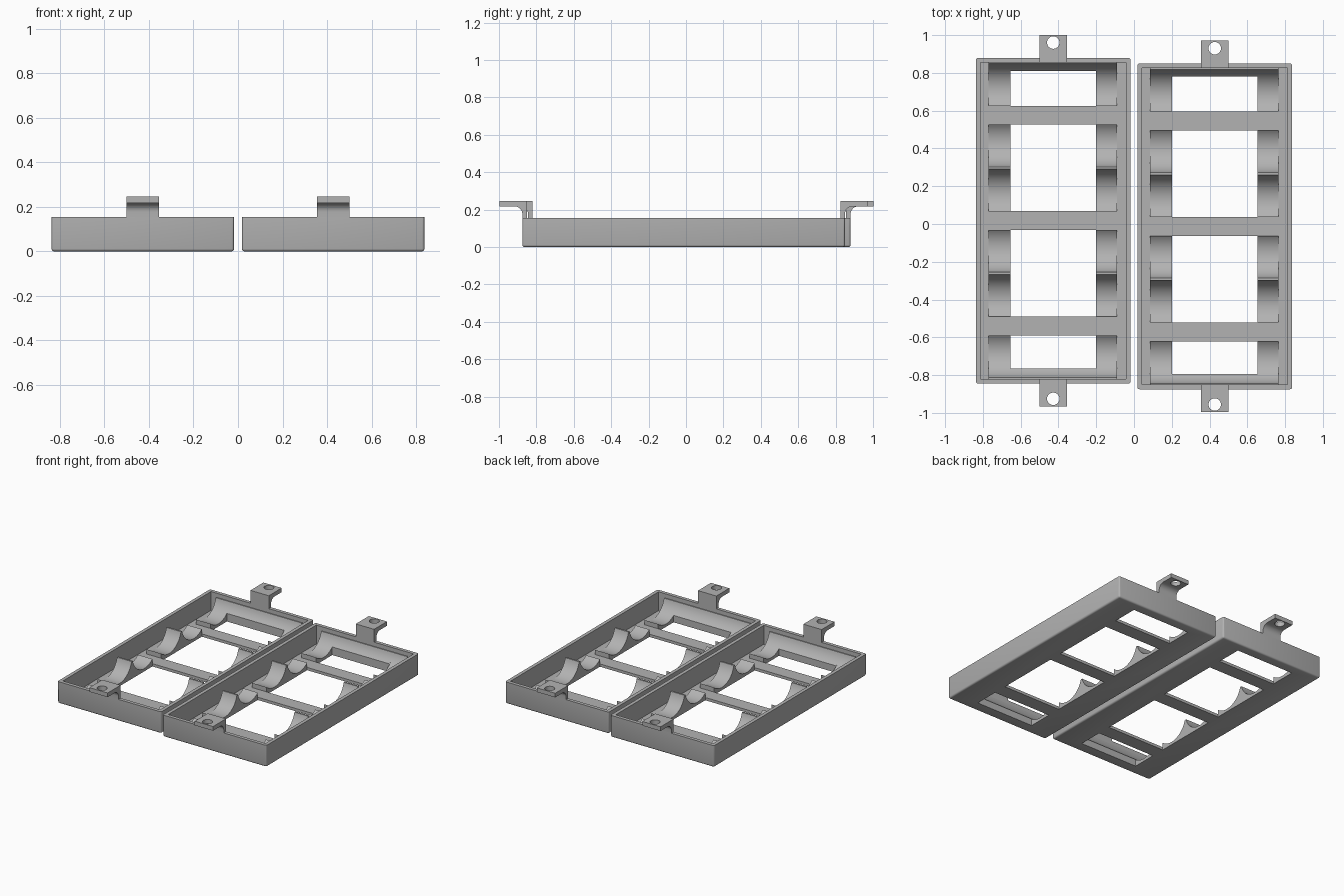
import bpy, bmesh, math

if "Cube" in bpy.data.objects:
    bpy.data.objects.remove(bpy.data.objects["Cube"])

plastic = bpy.data.materials.new("grey_plastic")
plastic.diffuse_color = (0.45, 0.45, 0.45, 1)
plastic.use_nodes = True
plastic.node_tree.nodes["Principled BSDF"].inputs["Base Color"].default_value = plastic.diffuse_color

X0, X1 = -0.8375, -0.0175      # outer tray
Y0, Y1 = -0.845, 0.88
WALL, H, FLOOR = 0.025, 0.155, 0.02
IY0, IY1 = Y0 + WALL, Y1 - WALL
CX, CY = (X0 + X1) / 2, (Y0 + Y1) / 2
PITCH = (IY1 - IY0) / 6
R, RIDGE = 0.137, 0.125        # cell radius, ridge height
AXIS = FLOOR + R
SLOT = 0.05                    # half width of the cross bars
RAILS = [(-0.77, -0.655), (-0.20, -0.09)]


def make(name, bm):
    bmesh.ops.recalc_face_normals(bm, faces=bm.faces)
    mesh = bpy.data.meshes.new(name)
    bm.to_mesh(mesh)
    bm.free()
    mesh.materials.append(plastic)
    ob = bpy.data.objects.new(name, mesh)
    bpy.context.collection.objects.link(ob)
    return ob


def box_bm(x0, x1, y0, y1, z0, z1):
    bm = bmesh.new()
    bmesh.ops.create_cube(bm, size=1)
    for v in bm.verts:
        v.co = ((x0 + x1) / 2 + v.co.x * (x1 - x0),
                (y0 + y1) / 2 + v.co.y * (y1 - y0),
                (z0 + z1) / 2 + v.co.z * (z1 - z0))
    return bm


def extrude_x(name, profile, x0, x1):
    """Solid from a (y, z) outline swept along x."""
    bm = bmesh.new()
    a = [bm.verts.new((x0, y, z)) for y, z in profile]
    b = [bm.verts.new((x1, y, z)) for y, z in profile]
    bm.faces.new(a)
    bm.faces.new(b[::-1])
    for i in range(len(a)):
        j = (i + 1) % len(a)
        bm.faces.new((a[i], b[i], b[j], a[j]))
    return make(name, bm)


def cut(ob, cutters):
    for c in cutters:
        m = ob.modifiers.new("cut", 'BOOLEAN')
        m.operation, m.solver, m.object = 'DIFFERENCE', 'EXACT', c
    dg = bpy.context.evaluated_depsgraph_get()
    mesh = bpy.data.meshes.new_from_object(ob.evaluated_get(dg))
    ob.modifiers.clear()
    ob.data = mesh
    for c in cutters:
        bpy.data.objects.remove(c)


def cradle_profile(y0, y1):
    """Row of round troughs between y0 and y1, flat on the ridges."""
    reach = math.sqrt(R * R - (AXIS - RIDGE) ** 2)
    pts = []
    for i in range(6):
        c = IY0 + PITCH * (i + 0.5)
        lo, hi = max(y0, c - reach), min(y1, c + reach)
        if hi - lo < 0.005:
            continue
        a0, a1 = math.asin((lo - c) / R), math.asin((hi - c) / R)
        n = max(4, int((a1 - a0) / 0.1))
        for k in range(n + 1):
            a = a0 + (a1 - a0) * k / n
            pts.append((c + R * math.sin(a), AXIS - R * math.cos(a)))
    if y0 < IY0 + 0.001:
        pts.insert(0, (y0, RIDGE))
    if y1 > IY1 - 0.001:
        pts.append((y1, RIDGE))
    return [(y0, 0.008)] + pts + [(y1, 0.008)]


parts = []

# Open tray with rounded outer edges and four floor windows
bm = box_bm(X0, X1, Y0, Y1, 0, H)
edges = [e for e in bm.edges if min(v.co.z for v in e.verts) < 0.001]
bmesh.ops.bevel(bm, geom=edges, offset=0.012, segments=3, profile=0.5, affect='EDGES')
tray = make("tray", bm)
bars = [IY0 + PITCH * k for k in (1, 3, 5)]
stops = [IY0 + 0.055] + [b + s * SLOT for b in bars for s in (-1, 1)] + [IY1 - 0.045]
cutters = [make("cavity", box_bm(X0 + WALL, X1 - WALL, IY0, IY1, FLOOR, 0.5))]
for k in range(0, 8, 2):
    cutters.append(make("window", box_bm(RAILS[0][1], RAILS[1][0],
                                         stops[k], stops[k + 1], -0.1, 0.1)))
cut(tray, cutters)
parts.append(tray)

# Scalloped cradles on both sides, interrupted at the bars
ends = [IY0] + stops[1:7] + [IY1]
for x0, x1 in RAILS:
    for k in range(0, 8, 2):
        parts.append(extrude_x("cradle", cradle_profile(ends[k], ends[k + 1]), x0, x1))

# Curved end rests between the cradles
for y0, y1 in ((IY0, stops[0]), (stops[7], IY1)):
    parts.append(extrude_x("end_rest", cradle_profile(y0, y1), RAILS[0][1], RAILS[1][0]))

# Mounting tabs: post, filleted bend, and plate with a screw hole
half = (Y1 - Y0) / 2
TOP, PLATE, FIL = 0.247, 0.03, 0.04
for s, name in ((-1, "front_tab"), (1, "back_tab")):
    prof = [(half - WALL, H - 0.01), (half - WALL, TOP), (0.984, TOP), (0.984, TOP - PLATE)]
    for k in range(9):
        a = math.pi / 2 * (1 + k / 8)
        prof.append((half + FIL + FIL * math.cos(a), TOP - PLATE - FIL + FIL * math.sin(a)))
    prof.append((half, H - 0.01))
    tab = extrude_x(name, [(CY + s * y, z) for y, z in prof], CX - 0.0725, CX + 0.0725)
    bm = bmesh.new()
    bmesh.ops.create_cone(bm, cap_ends=True, segments=32, radius1=0.033, radius2=0.033, depth=0.2)
    bmesh.ops.translate(bm, verts=bm.verts, vec=(CX, CY + s * 0.943, TOP))
    cut(tab, [make("screw_hole", bm)])
    parts.append(tab)

# Second tray beside the first, slightly offset
for ob in list(parts):
    twin = ob.copy()
    twin.name = "second_" + ob.name
    twin.location = (0.855, -0.03, 0)
    bpy.context.collection.objects.link(twin)

bpy.ops.object.select_all(action='DESELECT')
for ob in parts:
    ob.select_set(True)
bpy.context.view_layer.objects.active = tray
bpy.ops.object.shade_smooth_by_angle(angle=math.radians(30))
